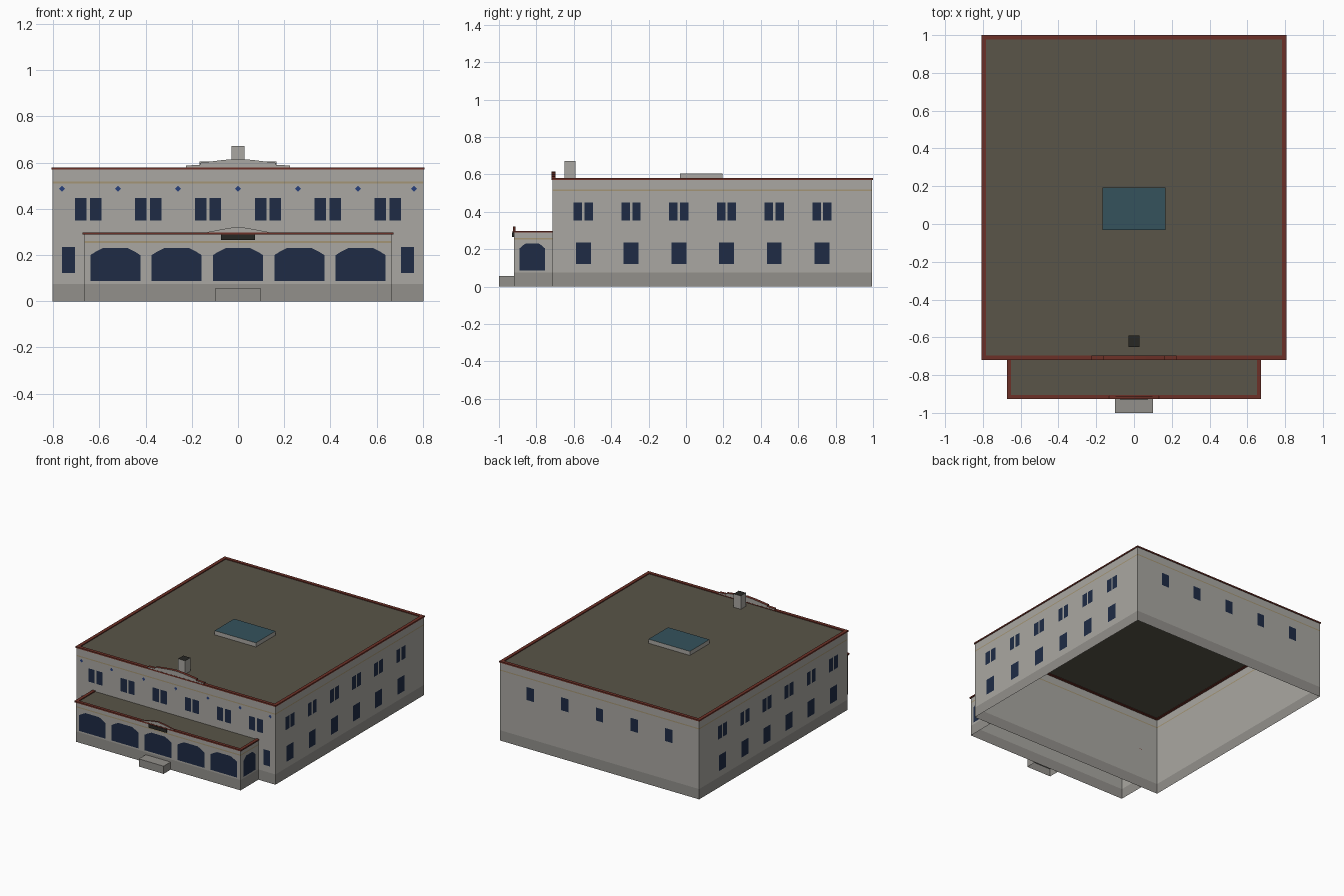
import bpy, math

if "Cube" in bpy.data.objects:
    bpy.data.objects.remove(bpy.data.objects["Cube"])


def material(name, rgb):
    m = bpy.data.materials.new(name)
    m.diffuse_color = (*rgb, 1)
    m.use_nodes = True
    m.node_tree.nodes["Principled BSDF"].inputs["Base Color"].default_value = m.diffuse_color
    return m


WALL = material("wall_stone", (0.40, 0.39, 0.36))
PLINTH = material("plinth_stone", (0.29, 0.28, 0.26))
BAND = material("ochre_band", (0.37, 0.30, 0.18))
RED = material("red_coping", (0.15, 0.03, 0.02))
ROOF = material("roof_felt", (0.10, 0.09, 0.065))
GLASS = material("window_glass", (0.013, 0.024, 0.06))
BLUE = material("blue_tile", (0.02, 0.05, 0.2))
DARK = material("dark_board", (0.02, 0.02, 0.017))
TEAL = material("skylight_glass", (0.035, 0.085, 0.107))


def mesh(name, verts, faces, mats, indices=None):
    me = bpy.data.meshes.new(name)
    me.from_pydata(verts, [], faces)
    for m in mats:
        me.materials.append(m)
    if indices:
        me.polygons.foreach_set("material_index", indices)
    me.update()
    ob = bpy.data.objects.new(name, me)
    bpy.context.collection.objects.link(ob)
    return ob


def walls(name, path, levels, mats, closed):
    """Thin wall along a counter-clockwise plan path, one material per height band."""
    n = len(path)
    verts = [(x, y, z) for z in levels for x, y in path]
    faces, idx = [], []
    for k in range(len(levels) - 1):
        for i in range(n if closed else n - 1):
            j = (i + 1) % n
            faces.append((k*n + i, k*n + j, (k+1)*n + j, (k+1)*n + i))
            idx.append(k)
    return mesh(name, verts, faces, mats, idx)


def box(name, x0, x1, y0, y1, z0, z1, side, top, bottom=False):
    v = [(x, y, z) for z in (z0, z1) for x, y in ((x0, y0), (x1, y0), (x1, y1), (x0, y1))]
    f = [(i, (i+1) % 4, (i+1) % 4 + 4, i + 4) for i in range(4)] + [(4, 5, 6, 7)]
    if bottom:
        f.append((3, 2, 1, 0))
    return mesh(name, v, f, [side, top], [0]*4 + [1] + [0]*bottom)


def rect(x0, x1, y0, y1):
    return [(x0, y0), (x1, y0), (x1, y1), (x0, y1)]


def coping(name, x0, x1, y0, y1, z0, z1, w):
    """Rectangular ring lying on top of the walls."""
    outer, inner = rect(x0, x1, y0, y1), rect(x0+w, x1-w, y0+w, y1-w)
    v = [(x, y, z) for z in (z0, z1) for r in (outer, inner) for x, y in r]
    f = []
    for i in range(4):
        j = (i + 1) % 4
        f += [(i, j, 8+j, 8+i), (8+i, 8+j, 12+j, 12+i),
              (12+i, 12+j, 4+j, 4+i), (4+i, 4+j, j, i)]
    return mesh(name, v, f, [RED])


def gable(name, profile, y0, y1):
    """Upright parapet: stone faces, red edges."""
    n = len(profile)
    v = [(x, y, z) for y in (y0, y1) for x, z in profile]
    f = [tuple(range(n)), tuple(range(2*n - 1, n - 1, -1))]
    f += [(j, i, i + n, j + n) for i, j in ((i, (i+1) % n) for i in range(n))]
    return mesh(name, v, f, [WALL, RED], [0, 0] + [1]*n)


# Facade mappings from (along, height) to space, just outside the wall
E = 0.002
def front(u, z): return (u, -0.715 - E, z)
def back(u, z): return (-u, 0.995 + E, z)
def right(u, z): return (0.803 + E, u, z)
def left(u, z): return (-0.803 - E, -u, z)
def porch_front(u, z): return (u, -0.92 - E, z)
def porch_right(u, z): return (0.665 + E, u, z)
def porch_left(u, z): return (-0.665 - E, -u, z)


def panels(name, side, shapes, mat):
    v, f = [], []
    for s in shapes:
        f.append(tuple(range(len(v), len(v) + len(s))))
        v += [side(u, z) for u, z in s]
    return mesh(name, v, f, [mat])


def pane(c, w, z0, z1):
    return [(c - w/2, z0), (c + w/2, z0), (c + w/2, z1), (c - w/2, z1)]


def arch(c, w, z0, spring, top):
    h = w / 2
    return [(c-h, z0), (c+h, z0), (c+h, spring), (c+h*0.78, spring+(top-spring)*0.5),
            (c+h*0.5, top), (c-h*0.5, top), (c-h*0.78, spring+(top-spring)*0.5), (c-h, spring)]


# Main block
walls("main_walls", rect(-0.803, 0.803, -0.715, 0.995), [0, 0.075, 0.51, 0.518, 0.575],
      [PLINTH, WALL, BAND, WALL], True)
mesh("main_roof", [(x, y, 0.574) for x, y in rect(-0.803, 0.803, -0.715, 0.995)],
     [(0, 1, 2, 3)], [ROOF])
coping("main_coping", -0.808, 0.808, -0.72, 1.0, 0.57, 0.58, 0.024)

# Porch
walls("porch_walls", [(-0.665, -0.715), (-0.665, -0.92), (0.665, -0.92), (0.665, -0.715)],
      [0, 0.075, 0.252, 0.26, 0.293], [PLINTH, WALL, BAND, WALL], False)
mesh("porch_roof", [(x, y, 0.291) for x, y in rect(-0.665, 0.665, -0.92, -0.715)],
     [(0, 1, 2, 3)], [ROOF])
for s, nm in ((-1, "left"), (1, "right")):
    a, b = sorted((s*0.672, s*0.65))
    box("porch_coping_" + nm, a, b, -0.927, -0.715, 0.288, 0.298, RED, RED, True)
box("porch_coping_front", -0.65, 0.65, -0.927, -0.905, 0.288, 0.298, RED, RED, True)
box("front_step", -0.1, 0.1, -1.0, -0.92, 0, 0.056, PLINTH, PLINTH)
box("entrance_board", -0.073, 0.073, -0.93, -0.92, 0.265, 0.29, DARK, DARK, True)

# Parapet gables
half = [(0.225, 0.57), (0.225, 0.588), (0.165, 0.59), (0.165, 0.599), (0.06, 0.612)]
gable("main_gable", half + [(0, 0.616)] + [(-x, z) for x, z in reversed(half)], -0.719, -0.697)
half = [(0.14, 0.292), (0.13, 0.3), (0.04, 0.317)]
gable("porch_gable", half + [(0, 0.322)] + [(-x, z) for x, z in reversed(half)], -0.926, -0.911)

# Roof fittings
box("chimney", -0.029, 0.029, -0.65, -0.59, 0.574, 0.672, WALL, DARK)
box("skylight", -0.167, 0.167, -0.032, 0.194, 0.574, 0.604, WALL, TEAL)

# Front windows and tiles
bays = [-0.648 + 0.2592*i for i in range(6)]
panels("front_upper_windows", front,
       [pane(c + s*0.032, 0.05, 0.35, 0.447) for c in bays for s in (-1, 1)], GLASS)
panels("front_lower_windows", front, [pane(s*0.734, 0.055, 0.122, 0.235) for s in (-1, 1)], GLASS)
panels("front_diamonds", front,
       [[(c, 0.474), (c + 0.013, 0.487), (c, 0.5), (c - 0.013, 0.487)]
        for c in (-0.762, -0.519, -0.259, 0, 0.259, 0.519, 0.762)], BLUE)

# Side windows
rows = [-0.549 + 0.2552*i for i in range(6)]
for nm, side, s in (("right", right, 1), ("left", left, -1)):
    panels(nm + "_upper_windows", side,
           [pane(s*c + k*0.029, 0.045, 0.354, 0.449) for c in rows for k in (-1, 1)], GLASS)
    panels(nm + "_lower_windows", side, [pane(s*c, 0.08, 0.12, 0.235) for c in rows], GLASS)

# Back windows
panels("back_windows", back, [pane(0.28*i, 0.06, 0.354, 0.449) for i in range(-2, 3)], GLASS)

# Porch arches
panels("porch_front_arches", porch_front,
       [arch(0.2655*i, 0.216, 0.087, 0.2, 0.23) for i in range(-2, 3)], GLASS)
panels("porch_right_arch", porch_right, [arch(-0.822, 0.138, 0.087, 0.203, 0.231)], GLASS)
panels("porch_left_arch", porch_left, [arch(0.822, 0.138, 0.087, 0.203, 0.231)], GLASS)
